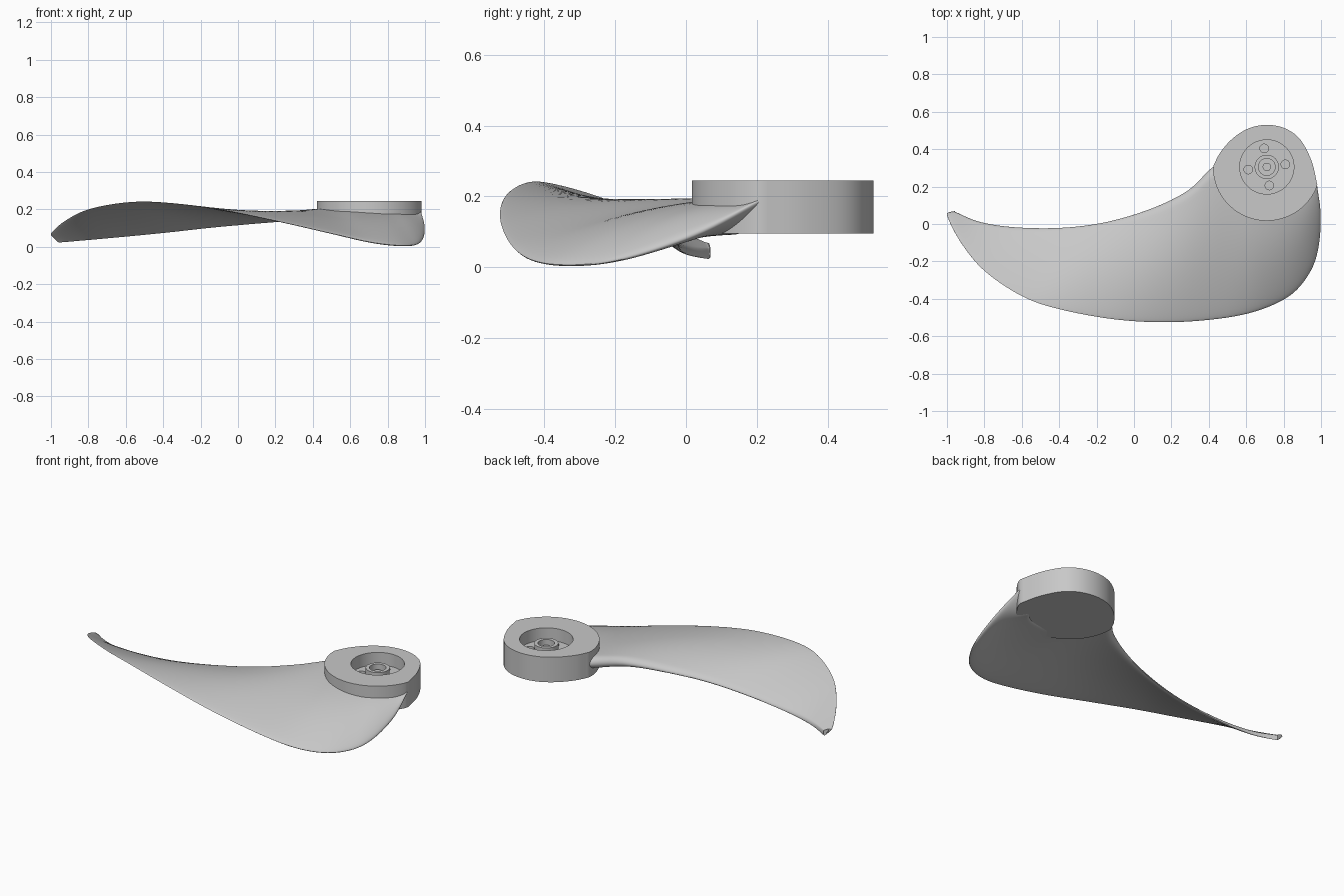
import bpy
import bmesh
import math
from mathutils import Vector

cube = bpy.data.objects.get("Cube")
if cube:
    bpy.data.objects.remove(cube, do_unlink=True)

grey = bpy.data.materials.new("light grey")
grey.use_nodes = True
colour = (0.58, 0.58, 0.58, 1)
grey.diffuse_color = colour
grey.node_tree.nodes["Principled BSDF"].inputs["Base Color"].default_value = colour

CENTRE = Vector((0.71, 0.305))
HUB_RADIUS = 0.288
HUB_BOTTOM, HUB_TOP, FLOOR = 0.095, 0.245, 0.17


def finish(bm, name):
    """Turn a bmesh into a named, coloured object."""
    bmesh.ops.recalc_face_normals(bm, faces=bm.faces)
    mesh = bpy.data.meshes.new(name)
    bm.to_mesh(mesh)
    bm.free()
    mesh.materials.append(grey)
    obj = bpy.data.objects.new(name, mesh)
    bpy.context.collection.objects.link(obj)
    return obj


def smooth(obj):
    bpy.ops.object.select_all(action='DESELECT')
    obj.select_set(True)
    bpy.context.view_layer.objects.active = obj
    bpy.ops.object.shade_smooth_by_angle(angle=math.radians(35))


def spline(points, steps):
    """Sample a smooth curve through points of any dimension."""
    pts = [Vector(p) for p in points]
    ext = [2 * pts[0] - pts[1]] + pts + [2 * pts[-1] - pts[-2]]
    out = []
    for a, b, c, d in zip(ext, ext[1:], ext[2:], ext[3:]):
        for i in range(steps):
            t = i / steps
            out.append(b + (c - a) * (t / 2)
                       + (2 * a - 5 * b + 4 * c - d) * (t * t / 2)
                       + (3 * b - a - 3 * c + d) * (t ** 3 / 2))
    return out + [pts[-1]]


def loft(rings, name, cap):
    """Bridge closed rings of points, optionally capping both ends."""
    bm = bmesh.new()
    loops = [[bm.verts.new(p) for p in ring] for ring in rings]
    for lower, upper in zip(loops, loops[1:]):
        for i in range(len(lower)):
            bm.faces.new((lower[i - 1], lower[i], upper[i], upper[i - 1]))
    if cap:
        bm.faces.new(loops[0])
        bm.faces.new(loops[-1])
    return finish(bm, name)


def circle(radius, z, centre=CENTRE, sides=48):
    angles = [math.tau * i / sides for i in range(sides)]
    return [(centre.x + radius * math.cos(a), centre.y + radius * math.sin(a), z)
            for a in angles]


def drill(obj, radius, bottom, centre):
    """Cut a round pocket from the top down to the given height."""
    cutter = loft([circle(radius, bottom, centre), circle(radius, 0.4, centre)],
                  "cutter", True)
    cutter.hide_render = True
    mod = obj.modifiers.new("pocket", 'BOOLEAN')
    mod.operation, mod.solver, mod.object = 'DIFFERENCE', 'EXACT', cutter
    bpy.context.view_layer.objects.active = obj
    bpy.ops.object.modifier_apply(modifier=mod.name)
    bpy.data.objects.remove(cutter, do_unlink=True)


# Hub: round toward the blade, flatter oval at the back
back = spline([(0.98, 0.21), (0.95, 0.335), (0.89, 0.45), (0.81, 0.51),
               (0.71, 0.53), (0.61, 0.51), (0.525, 0.455), (0.46, 0.38),
               (0.424, 0.31)], 6)
start, end = math.pi, math.tau - 0.34
front = [CENTRE + HUB_RADIUS * Vector((math.cos(a), math.sin(a)))
         for a in (start + (end - start) * i / 36 for i in range(1, 36))]
outline = back + front
hub = loft([[(p.x, p.y, z) for p in outline] for z in (HUB_BOTTOM, HUB_TOP)],
           "hub", True)
drill(hub, 0.145, FLOOR, CENTRE)
for k in range(4):
    angle = math.radians(8) + k * math.pi / 2
    spot = CENTRE + 0.1 * Vector((math.cos(angle), math.sin(angle)))
    drill(hub, 0.023, 0.14, spot)
smooth(hub)

# Shaft boss: collar around a central pin
boss_profile = [(0.065, FLOOR - 0.01), (0.065, 0.222), (0.045, 0.222),
                (0.045, FLOOR), (0.022, FLOOR), (0.022, 0.2)]
boss = loft([circle(r, z) for r, z in boss_profile], "shaft_boss", True)
smooth(boss)

# Blade stations: outer edge xyz, inner edge xyz, half thickness, camber
stations = [
    (0.978, 0.212, 0.19, 0.91, 0.24, 0.165, 0.022, 0),
    (0.998, 0.05, 0.105, 0.87, 0.17, 0.143, 0.046, 0.012),
    (0.987, -0.12, 0.042, 0.83, 0.13, 0.142, 0.05, 0.02),
    (0.945, -0.25, 0.012, 0.77, 0.11, 0.143, 0.05, 0.024),
    (0.85, -0.37, 0.008, 0.67, 0.11, 0.147, 0.05, 0.027),
    (0.7, -0.45, 0.027, 0.57, 0.16, 0.153, 0.048, 0.028),
    (0.5, -0.5, 0.072, 0.46, 0.32, 0.17, 0.038, 0.024),
    (0.2, -0.525, 0.14, 0.29, 0.18, 0.16, 0.027, 0.02),
    (-0.1, -0.51, 0.2, 0.1, 0.085, 0.135, 0.018, 0.012),
    (-0.4, -0.455, 0.237, -0.14, 0.012, 0.108, 0.013, 0.005),
    (-0.6, -0.385, 0.237, -0.38, -0.02, 0.08, 0.011, 0),
    (-0.8, -0.25, 0.2, -0.63, -0.018, 0.056, 0.011, 0),
    (-0.925, -0.1, 0.138, -0.82, 0.01, 0.042, 0.013, 0),
    (-0.998, 0.04, 0.074, -0.945, 0.06, 0.037, 0.016, 0),
    (-0.988, 0.064, 0.066, -0.957, 0.069, 0.04, 0.015, 0),
]
CHORD = 28


def section(station):
    """Closed aerofoil: blunt outer edge, rounded inner edge."""
    outer, inner = Vector(station[0:3]), Vector(station[3:6])
    thick, camber = station[6], station[7]
    top, bottom = [], []
    for i in range(CHORD + 1):
        v = (1 - math.cos(math.pi * i / CHORD)) / 2
        middle = outer.lerp(inner, v)
        middle.z += camber * math.sin(math.pi * v)
        half = thick * v ** 0.47
        if v > 0.93:
            half *= math.sqrt(max(0, 1 - ((v - 0.93) / 0.07) ** 2))
        lift = Vector((0, 0, half))
        top.append(middle + lift)
        bottom.append(middle - lift)
    return top + bottom[-2:0:-1]


blade = loft([section(s) for s in spline(stations, 6)], "blade", True)
smooth(blade)
